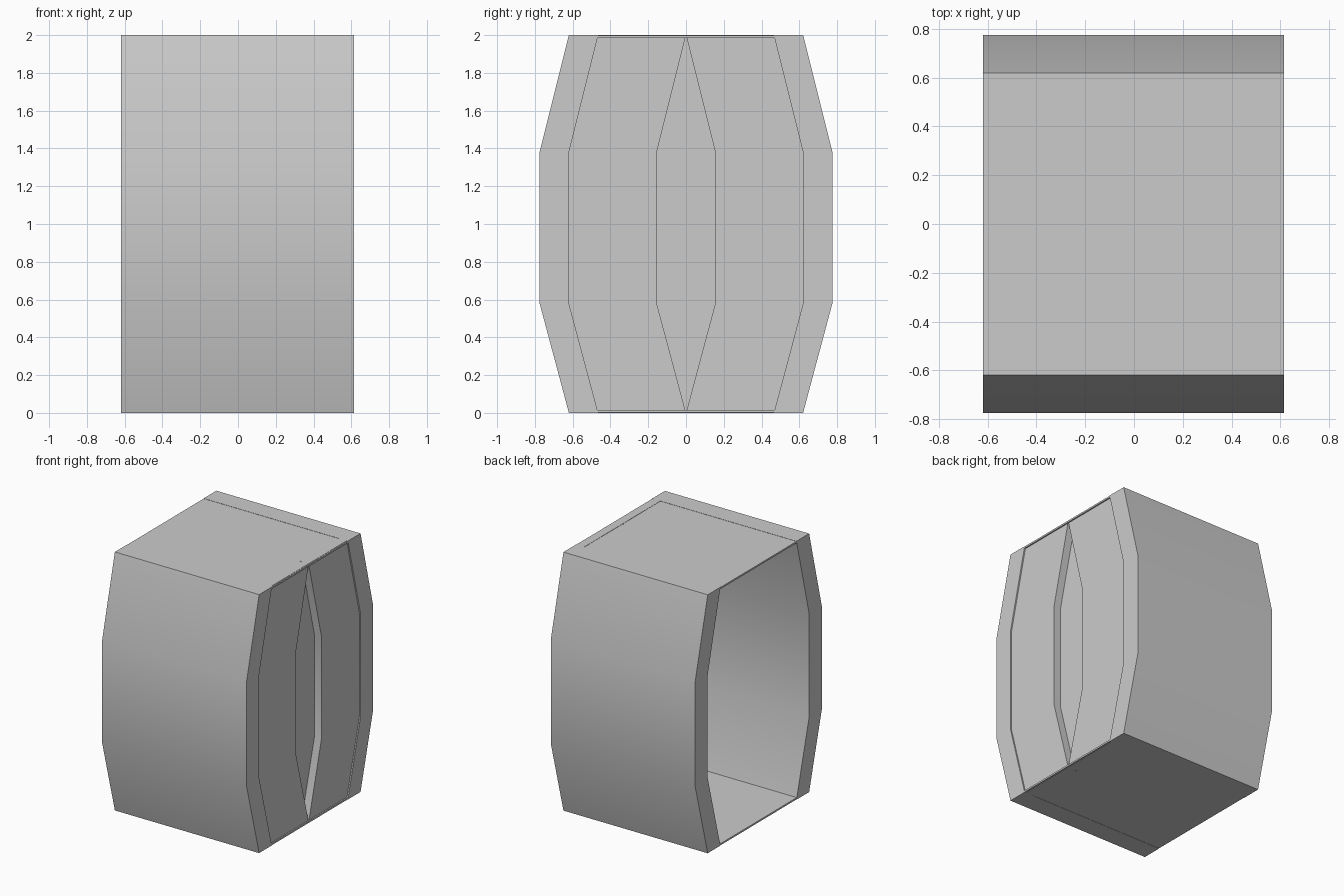
import bpy, bmesh

if "Cube" in bpy.data.objects:
    bpy.data.objects.remove(bpy.data.objects["Cube"])

# Heights and the outward bulge shared by every wall, seen from the side
BEND = [(0.0, 0.0), (0.58, 0.155), (1.38, 0.155), (2.0, 0.0)]


def prism(name, outline, x0, x1):
    """Extrude a y-z outline along x."""
    bm = bmesh.new()
    a = [bm.verts.new((x0, y, z)) for y, z in outline]
    b = [bm.verts.new((x1, y, z)) for y, z in outline]
    bm.faces.new(a)
    bm.faces.new(b[::-1])
    n = len(outline)
    for i in range(n):
        j = (i + 1) % n
        bm.faces.new((a[i], b[i], b[j], a[j]))
    bmesh.ops.recalc_face_normals(bm, faces=bm.faces)
    mesh = bpy.data.meshes.new(name)
    bm.to_mesh(mesh)
    bm.free()
    obj = bpy.data.objects.new(name, mesh)
    bpy.context.collection.objects.link(obj)
    bpy.ops.object.select_all(action='DESELECT')
    obj.select_set(True)
    bpy.context.view_layer.objects.active = obj
    bpy.ops.object.shade_smooth_by_angle(angle=0.6)
    return obj


def band(inner, outer, side):
    """Bent strip of constant width, mirrored by side."""
    up = [(side * (outer + s), z) for z, s in BEND]
    down = [(side * (inner + s), z) for z, s in reversed(BEND)]
    return up + down


def box(name, y, z0, z1, x0, x1):
    return prism(name, [(-y, z0), (y, z0), (y, z1), (-y, z1)], x0, x1)


for label, side in (("front", -1), ("back", 1)):
    # Thick bent wall, and the half panel on the right end
    prism(label + "_wall", band(0.465, 0.62, side), -0.62, 0.615)
    prism(label + "_end_panel", band(0.0, 0.465, side), 0.545, 0.605)

# Plate behind the diamond gap between the panels
gap = [(s, z) for z, s in BEND] + [(-s, z) for z, s in reversed(BEND[1:-1])]
prism("gap_plate", gap, 0.53, 0.545)

# Thin lid and floor; the left end stays open
box("top_plate", 0.47, 1.985, 1.998, -0.62, 0.615)
box("bottom_plate", 0.47, 0.002, 0.015, -0.62, 0.615)
